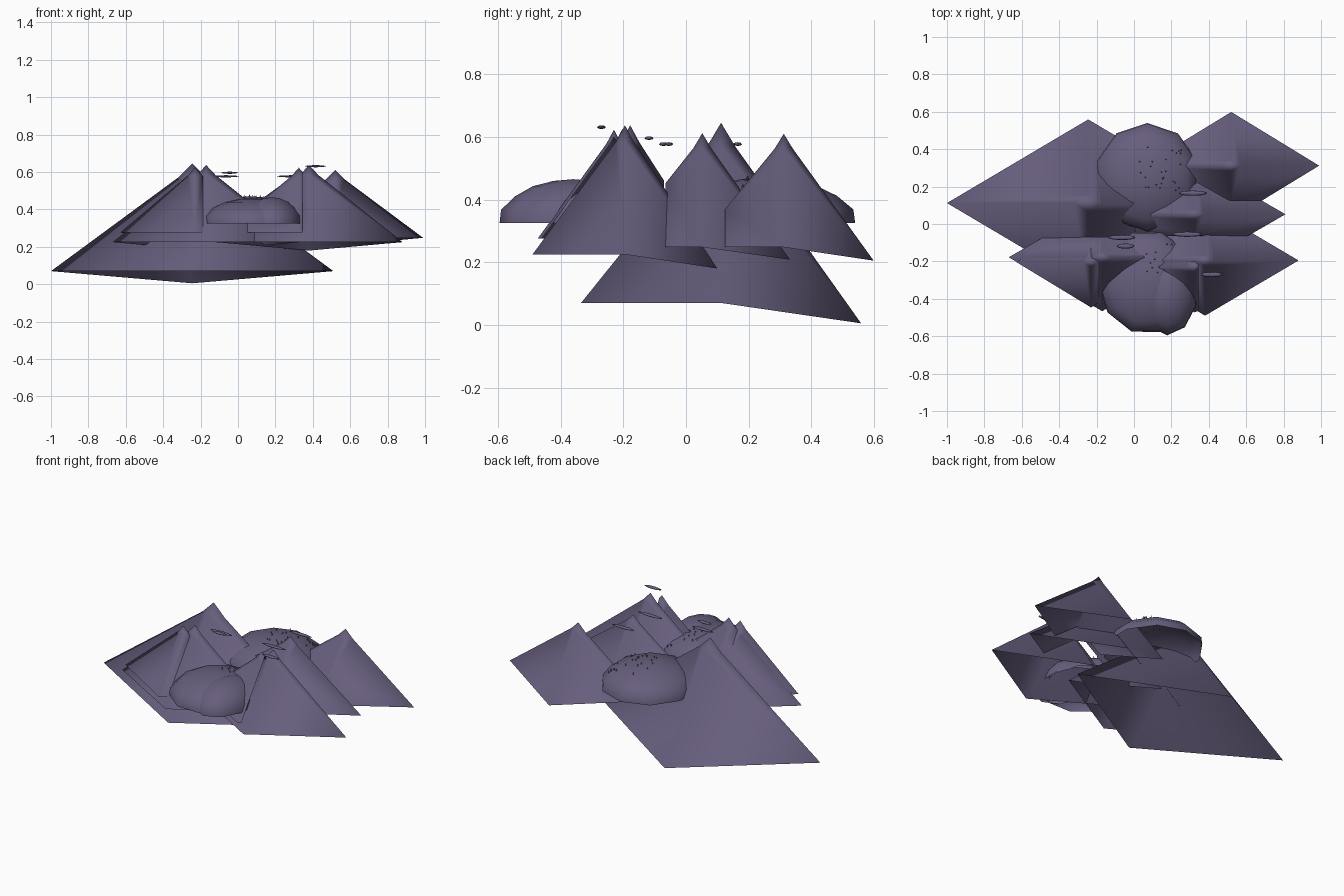
import bpy, bmesh, math, random
from mathutils import Vector

if "Cube" in bpy.data.objects:
    bpy.data.objects.remove(bpy.data.objects["Cube"])
random.seed(4)

slate = bpy.data.materials.new("slate_purple")
slate.diffuse_color = (0.135, 0.112, 0.205, 1)
slate.use_nodes = True
slate.node_tree.nodes["Principled BSDF"].inputs["Base Color"].default_value = slate.diffuse_color


def finish(name, bm, smooth=True):
    for f in bm.faces:
        f.smooth = smooth
    me = bpy.data.meshes.new(name)
    bm.to_mesh(me)
    bm.free()
    me.materials.append(slate)
    ob = bpy.data.objects.new(name, me)
    bpy.context.collection.objects.link(ob)
    return ob


def mountain(name, peak, base, hx, hy, drop, clips=()):
    """Open diamond pyramid with a steeper tip; clips are (axis, limit, side kept)."""
    px, py, pz = peak
    bm = bmesh.new()
    dirs = [(1, 0), (0, 1), (-1, 0), (0, -1)]
    tip = bm.verts.new(peak)
    k, tz = 0.1, pz - 0.13 * (pz - base)
    ring = [bm.verts.new((px + k * hx * a, py + k * hy * b, tz)) for a, b in dirs]
    foot = [bm.verts.new((px + hx * a, py + hy * b, base - (drop if b > 0 else 0)))
            for a, b in dirs]
    for i in range(4):
        j = (i + 1) % 4
        bm.faces.new((tip, ring[i], ring[j]))
        bm.faces.new((ring[i], foot[i], foot[j], ring[j]))
    for axis, limit, side in clips:
        co, no = Vector((0, 0, 0)), Vector((0, 0, 0))
        co[axis], no[axis] = limit, -side
        bmesh.ops.bisect_plane(bm, geom=bm.verts[:] + bm.edges[:] + bm.faces[:],
                               plane_co=co, plane_no=no, clear_outer=True)
    return finish(name, bm)


# Mountains
mountain("mountain_large", (-.245, .112, .645), .07, .755, .447, .065)
mountain("mountain_back_right", (.52, .312, .61), .248, .47, .287, .043, [(1, .125, 1)])
mountain("mountain_mid_right", (.325, .052, .612), .248, .485, .28, .04, [(1, -.065, 1)])
mountain("mountain_front_right", (.38, -.195, .637), .225, .5, .295, .045)
mountain("mountain_front_left", (-.17, -.178, .637), .225, .5, .288, .045, [(1, -.07, -1)])
mountain("mountain_left_shoulder", (-.23, -.203, .625), .276, .4, .243, .035,
         [(0, -.18, -1), (1, -.07, -1)])
mountain("mountain_right_shoulder", (.325, -.23, .623), .276, .4, .243, .035,
         [(0, .05, 1), (0, .345, -1)])


# Rounded foothills: open low-poly domes
PROFILE = [(1, 0), (.98, .3), (.8, .6), (.55, .84), (.27, .96)]
FLOOR = .325


def hill(name, cx, cy, rx, ry, h, turn=0, n=10):
    bm = bmesh.new()
    rings = []
    for r, z in PROFILE:
        rings.append([bm.verts.new((cx + rx * r * math.cos(turn + math.tau * i / n),
                                    cy + ry * r * math.sin(turn + math.tau * i / n),
                                    FLOOR + z * h)) for i in range(n)])
    top = bm.verts.new((cx, cy, FLOOR + h))
    for a, b in zip(rings, rings[1:]):
        for i in range(n):
            j = (i + 1) % n
            bm.faces.new((a[i], a[j], b[j], b[i]))
    for i in range(n):
        bm.faces.new((rings[-1][i], rings[-1][(i + 1) % n], top))
    return finish(name, bm)


HILLS = {
    "hill_back": (.07, .25, .28, .29, .145),
    "hill_front_left": (.07, -.31, .26, .28, .135),
    "hill_front_right": (.18, -.36, .16, .235, .14),
}
for i, (name, args) in enumerate(HILLS.items()):
    hill(name, *args, turn=.31 * (i + 1))


def hill_height(args, x, y):
    cx, cy, rx, ry, h = args
    d = math.hypot((x - cx) / rx, (y - cy) / ry)
    pts = PROFILE + [(0, 1)]
    for (r0, z0), (r1, z1) in zip(pts, pts[1:]):
        if r1 <= d <= r0:
            return FLOOR + h * (z0 + (z1 - z0) * (r0 - d) / (r0 - r1))
    return FLOOR


# Tiny trees scattered on the hilltops
bm = bmesh.new()


def tree(x, y, z, r=.005, h=.016):
    base = [bm.verts.new((x + r * math.cos(a), y + r * math.sin(a), z - .004))
            for a in (0, math.pi / 2, math.pi, 3 * math.pi / 2)]
    top = bm.verts.new((x, y, z + h - .004))
    for i in range(4):
        bm.faces.new((base[i], base[(i + 1) % 4], top))


for key, count, x0, x1, y0, y1 in (("hill_back", 26, .02, .27, .17, .43),
                                   ("hill_front_left", 14, .06, .22, -.3, -.1)):
    for _ in range(count):
        x, y = random.uniform(x0, x1), random.uniform(y0, y1)
        tree(x, y, hill_height(HILLS[key], x, y))
finish("trees", bm, False)

# Thin floating clouds
for i, (x, y, z, rx) in enumerate([(.315, .165, .577, .077), (.285, -.055, .577, .083),
                                   (-.065, -.072, .577, .075), (-.045, -.118, .596, .048),
                                   (.415, -.27, .631, .06)]):
    bm = bmesh.new()
    bmesh.ops.create_uvsphere(bm, u_segments=10, v_segments=4, radius=1)
    for v in bm.verts:
        v.co = (x + v.co.x * rx, y + v.co.y * .014, z + v.co.z * .006)
    finish(f"cloud_{i + 1}", bm)
